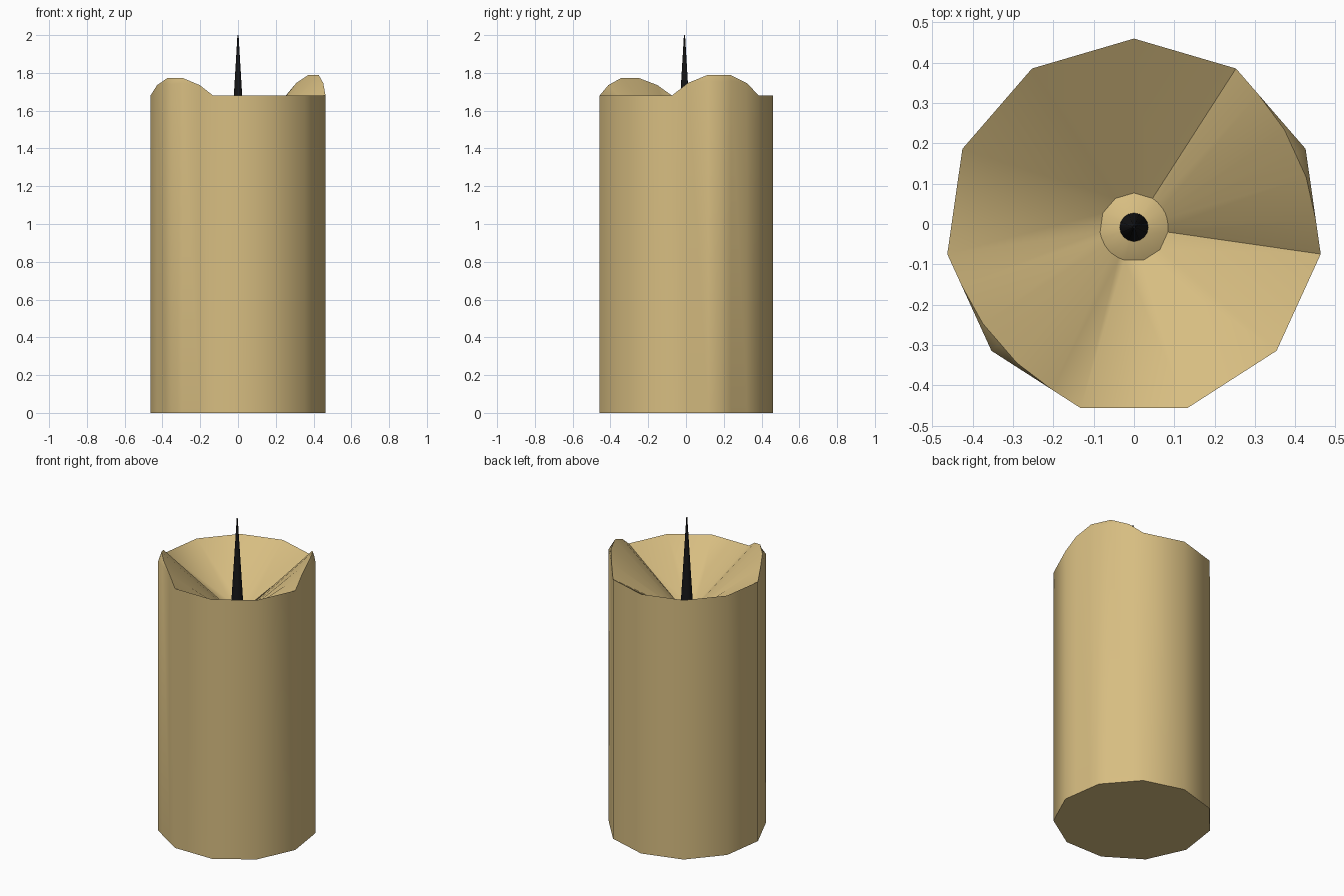
import bpy, bmesh, math
from mathutils import Vector

if "Cube" in bpy.data.objects:
    bpy.data.objects.remove(bpy.data.objects["Cube"])

N, R, CY = 11, 0.468, -0.008
Z_RIM, Z_FLOOR = 1.68, 1.43


def material(name, rgb):
    m = bpy.data.materials.new(name)
    m.diffuse_color = (*rgb, 1)
    m.use_nodes = True
    m.node_tree.nodes["Principled BSDF"].inputs["Base Color"].default_value = m.diffuse_color
    return m


def finish(bm, name, mat, angle):
    bmesh.ops.remove_doubles(bm, verts=bm.verts, dist=1e-4)
    bmesh.ops.recalc_face_normals(bm, faces=bm.faces)
    me = bpy.data.meshes.new(name)
    bm.to_mesh(me)
    bm.free()
    ob = bpy.data.objects.new(name, me)
    bpy.context.collection.objects.link(ob)
    me.materials.append(mat)
    bpy.ops.object.select_all(action='DESELECT')
    ob.select_set(True)
    bpy.context.view_layer.objects.active = ob
    bpy.ops.object.shade_smooth_by_angle(angle=math.radians(angle))
    return ob


def corner(i):
    a = math.pi / 2 - math.tau * i / N
    return Vector((R * math.cos(a), R * math.sin(a)))


wax = material("cream wax", (0.68, 0.51, 0.22))
black = material("black wick", (0.008, 0.008, 0.009))

# rim points: (xy, outer height, ridge height, inset of ridge)
# wax bumps stand on corners 2 (back right) and 7 (front left)
bumps = {2: 0.11, 7: 0.092}
rise = [(0.32, 0.6, 0.6, 0.0), (0.74, 0.72, 1.0, 0.97)]   # t, outer, ridge, inset
rim = []
for i in range(N):
    p, q = corner(i), corner((i + 1) % N)
    if i in bumps:
        h = bumps[i]
        rim.append((p, Z_RIM + 0.64 * h, Z_RIM + h, 0.06))
        for t, o, r, s in reversed(rise):
            rim.append((q.lerp(p, t), Z_RIM + o * h, Z_RIM + r * h, 0.02 * s))
    else:
        rim.append((p, Z_RIM, Z_RIM, 0))
        if i + 1 in bumps:
            h = bumps[i + 1]
            for t, o, r, s in rise:
                rim.append((p.lerp(q, t), Z_RIM + o * h, Z_RIM + r * h, 0.02 * s))

# candle body: outer wall, dripping rim, hollow bowl and small mound at the wick
bm = bmesh.new()


def ring(fn):
    out = []
    for pt in rim:
        xy, z = fn(*pt)
        out.append(bm.verts.new((xy.x, xy.y + CY, z)))
    return out


rings = [
    ring(lambda p, o, r, s: (p, 0)),
    ring(lambda p, o, r, s: (p, o)),
    ring(lambda p, o, r, s: (p * (1 - s), r)),
    ring(lambda p, o, r, s: (p.normalized() * 0.085, Z_FLOOR)),
    ring(lambda p, o, r, s: (p.normalized() * 0.03, Z_FLOOR + 0.03)),
]
M = len(rim)
for a, b in zip(rings, rings[1:]):
    for k in range(M):
        j = (k + 1) % M
        bm.faces.new((a[k], a[j], b[j], b[k]))
bm.faces.new(rings[0])
bm.faces.new(rings[-1])
finish(bm, "candle_body", wax, 42)

# wick: slim tapered spike
bm = bmesh.new()
z0, z1 = 1.43, 2.0
bmesh.ops.create_cone(bm, cap_ends=True, segments=16, radius1=0.037, radius2=0.003, depth=z1 - z0)
bmesh.ops.translate(bm, verts=bm.verts, vec=(0, CY, (z0 + z1) / 2))
finish(bm, "wick", black, 40)
